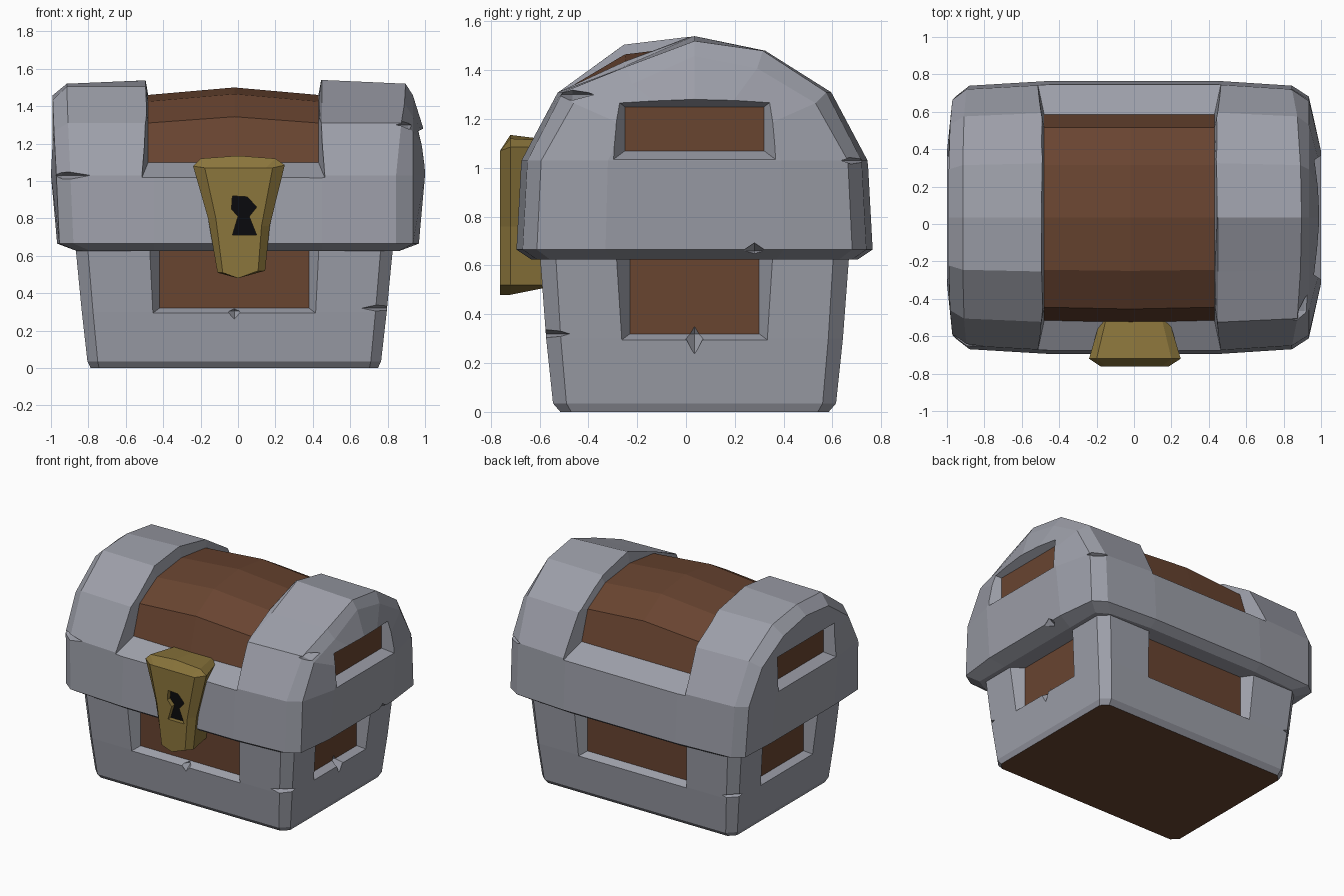
import bpy, bmesh
from mathutils import Matrix

if "Cube" in bpy.data.objects:
    bpy.data.objects.remove(bpy.data.objects["Cube"], do_unlink=True)

CX, CY = -0.02, 0.035   # middle of the chest


def material(name, rgb):
    m = bpy.data.materials.new(name)
    m.use_nodes = True
    m.diffuse_color = (*rgb, 1)
    m.node_tree.nodes["Principled BSDF"].inputs["Base Color"].default_value = (*rgb, 1)
    return m


STONE = material("grey stone", (0.335, 0.345, 0.395))
WOOD = material("brown wood", (0.14, 0.058, 0.03))
GOLD = material("old gold", (0.26, 0.18, 0.045))
BLACK = material("keyhole black", (0.003, 0.003, 0.004))


def finish(name, bm, mats):
    bmesh.ops.recalc_face_normals(bm, faces=bm.faces)
    me = bpy.data.meshes.new(name)
    bm.to_mesh(me)
    bm.free()
    for m in mats:
        me.materials.append(m)
    ob = bpy.data.objects.new(name, me)
    bpy.context.collection.objects.link(ob)
    return ob


def loft(name, rings, mats, caps=None, second=lambda i: False, cap_mats=(0, 0)):
    """Skin closed rings of points; second() picks side faces in the second colour."""
    bm = bmesh.new()
    vs = [[bm.verts.new(p) for p in r] for r in rings]
    n = len(rings[0])
    for k in range(len(vs) - 1):
        for i in range(n):
            j = (i + 1) % n
            f = bm.faces.new((vs[k][i], vs[k][j], vs[k + 1][j], vs[k + 1][i]))
            f.material_index = int(second(i))
    for row, idx in ((vs[0], cap_mats[0]), (vs[-1], cap_mats[1])):
        for cap in caps or [range(n)]:
            bm.faces.new([row[i] for i in cap]).material_index = idx
    return finish(name, bm, mats)


def cut(ob, cutter):
    mod = ob.modifiers.new("cut", 'BOOLEAN')
    mod.operation, mod.solver, mod.object = 'DIFFERENCE', 'EXACT', cutter
    bpy.context.view_layer.objects.active = ob
    bpy.ops.object.modifier_apply(modifier=mod.name)
    bpy.data.objects.remove(cutter, do_unlink=True)


def pocket(ob, axis, side, floor, centre, half):
    """Sunken panel with sloped walls and a wooden floor; axis is 0 for x, 1 for y."""
    rings = []
    for depth, grow in ((0, 0), (0.15, 0.1)):
        ring = []
        for a, b in ((-1, -1), (1, -1), (1, 1), (-1, 1)):
            u = centre[0] + a * (half[0] + grow)
            w = centre[1] + b * (half[1] + grow * 0.75)
            d = floor + side * depth
            ring.append((d, u, w) if axis == 0 else (u, d, w))
        rings.append(ring)
    cut(ob, loft("panel_cutter", rings, [STONE, WOOD], cap_mats=(1, 0)))


def chip(ob, loc, size):
    """Diamond-shaped nick in an edge."""
    bm = bmesh.new()
    bmesh.ops.create_uvsphere(bm, u_segments=4, v_segments=2, radius=1,
                              matrix=Matrix.Translation(loc) @ Matrix.Diagonal((*size, 1)))
    cut(ob, finish("chip_cutter", bm, [STONE, WOOD]))


# Base: tapered box with corner facets and a wooden underside
def base_ring(hx, hy, z, c):
    quarter = [(hx, hy - c), (hx - c, hy)]
    pts = quarter + [(-x, y) for x, y in quarter[::-1]]
    pts += [(-x, -y) for x, y in pts]
    return [(CX + x, CY + y, z) for x, y in pts]


base = loft("chest_base", [base_ring(0.768, 0.55, 0, 0.045), base_ring(0.785, 0.58, 0.035, 0.055),
                           base_ring(0.815, 0.608, 0.3, 0.06), base_ring(0.85, 0.635, 0.66, 0.065)],
            [STONE, WOOD], cap_mats=(1, 0))
for s in (-1, 1):
    pocket(base, 1, s, CY + s * 0.555, (CX, 0.56), (0.4, 0.24))
    pocket(base, 0, s, CX + s * 0.765, (CY, 0.56), (0.265, 0.24))
chip(base, (CX + 0.82, CY - 0.61, 0.32), (0.14, 0.1, 0.03))
chip(base, (CX - 0.82, CY + 0.61, 0.32), (0.1, 0.1, 0.03))
chip(base, (CX, CY - 0.605, 0.305), (0.04, 0.06, 0.045))
chip(base, (CX + 0.81, CY, 0.32), (0.07, 0.05, 0.085))

# Lid: arched profile lofted along x, with chamfered and slightly bulging ends
HALF = [(0, 1.54), (0.29, 1.48), (0.56, 1.31), (0.71, 1.03), (0.73, 0.665), (0.67, 0.625)]
ARCH = [(-y, z) for y, z in HALF[::-1]] + HALF[1:]


def end_x(z, side):
    if z < 0.65:
        return 0.86
    if side > 0:
        return 0.935
    return 0.955 + (min(z, 1.46) - 0.67) * 0.045


def lid_ring(side, kind):
    ring = []
    for i, (y, z) in enumerate(ARCH):
        x = end_x(z, side)
        rise = max(0, z - 1.03)
        if kind == "face":
            if z > 0.65:
                x = 0.967 + min(z - 0.665, 0.365) * 0.09 - 0.02 * rise
            y *= 0.5
            z -= 0.5 * rise
        elif kind == "end":
            y *= 0.885
            z -= 0.16 * rise
        elif kind == "shoulder":
            x -= 0.075 if side < 0 else 0.09 - 0.1 * rise
            y *= 0.965
            z -= 0.02 if i == 5 else 0
        else:
            x = 0.45 if kind == "band" else 0.39
        if i == 4 and kind in ("end", "shoulder", "band"):   # left band worn lower in front
            z += -0.065 if side > 0 else 0.025
        ring.append((side * x, CY + y, z))
    return ring


lid = loft("chest_lid",
           [lid_ring(-1, k) for k in ("face", "end", "shoulder", "band")]
           + [lid_ring(1, k) for k in ("middle", "band", "shoulder", "end", "face")],
           [STONE, WOOD], caps=[(0, 1, 9, 10), (1, 2, 8, 9), range(2, 9)])

# Wooden top sunk between the two lid bands, whose inner walls lean outwards
PLANKS = [(0, 1.46), (0.28, 1.425), (0.48, 1.31), (0.55, 1.1)]
OUTER = [(0, 1.85), (0.5, 1.75), (0.8, 1.4), (0.88, 0.93)]
wood_arch = [(-y, z) for y, z in PLANKS[::-1]] + PLANKS[1:]
outer_arch = OUTER[::-1] + [(-y, z) for y, z in OUTER[1:]]
count = len(wood_arch)
rings = []
for x, lean, bulge in ((-0.48, -0.07, 0), (CX, 0, 0.04), (0.43, 0.07, 0)):
    ring = [(x, CY + y * (1 + bulge * (y < 0) * 0.5), z + bulge * min(1, (z - 1.1) / 0.25))
            for y, z in wood_arch]
    rings.append(ring + [(x + lean, CY + y, z) for y, z in outer_arch])
cut(lid, loft("groove_cutter", rings, [STONE, WOOD],
              caps=[(i, i + 1, 2 * count - 2 - i, 2 * count - 1 - i) for i in range(count - 1)],
              second=lambda i: i < count - 1))

for s in (-1, 1):
    pocket(lid, 0, s, s * 0.93, (CY, 1.16), (0.285, 0.09))
chip(lid, (-0.94, CY - 0.69, 1.03), (0.15, 0.1, 0.03))
chip(lid, (0.91, CY - 0.5, 1.3), (0.12, 0.1, 0.025))
chip(lid, (0.92, CY + 0.68, 1.03), (0.1, 0.1, 0.025))
chip(lid, (0.965, 0.28, 0.66), (0.06, 0.05, 0.035))

# Lock plate: shield outline lofted from back to front
SHIELD = [(-0.24, 1.08), (-0.2, 1.12), (0, 1.135), (0.2, 1.12), (0.25, 1.085), (0.17, 0.76),
          (0.145, 0.52), (0, 0.48), (-0.11, 0.51), (-0.16, 0.8)]
lock = loft("lock_plate",
            [[(x * 0.76, -0.52, min(1.11, max(0.52, z))) for x, z in SHIELD],
             [(x, -0.72, z) for x, z in SHIELD],
             [(x * 0.74, -0.762, min(1.07, z)) for x, z in SHIELD]],
            [GOLD, BLACK])

# Keyhole sunk into the lock
KEYHOLE = [(-0.03, 0.92), (0.05, 0.915), (0.1, 0.86), (0.06, 0.81), (0.1, 0.71),
           (-0.03, 0.71), (0.0, 0.81), (-0.035, 0.85)]
cut(lock, loft("keyhole_cutter", [[(x, y, z) for x, z in KEYHOLE] for y in (-0.73, -0.8)],
               [GOLD, BLACK], cap_mats=(1, 0)))
